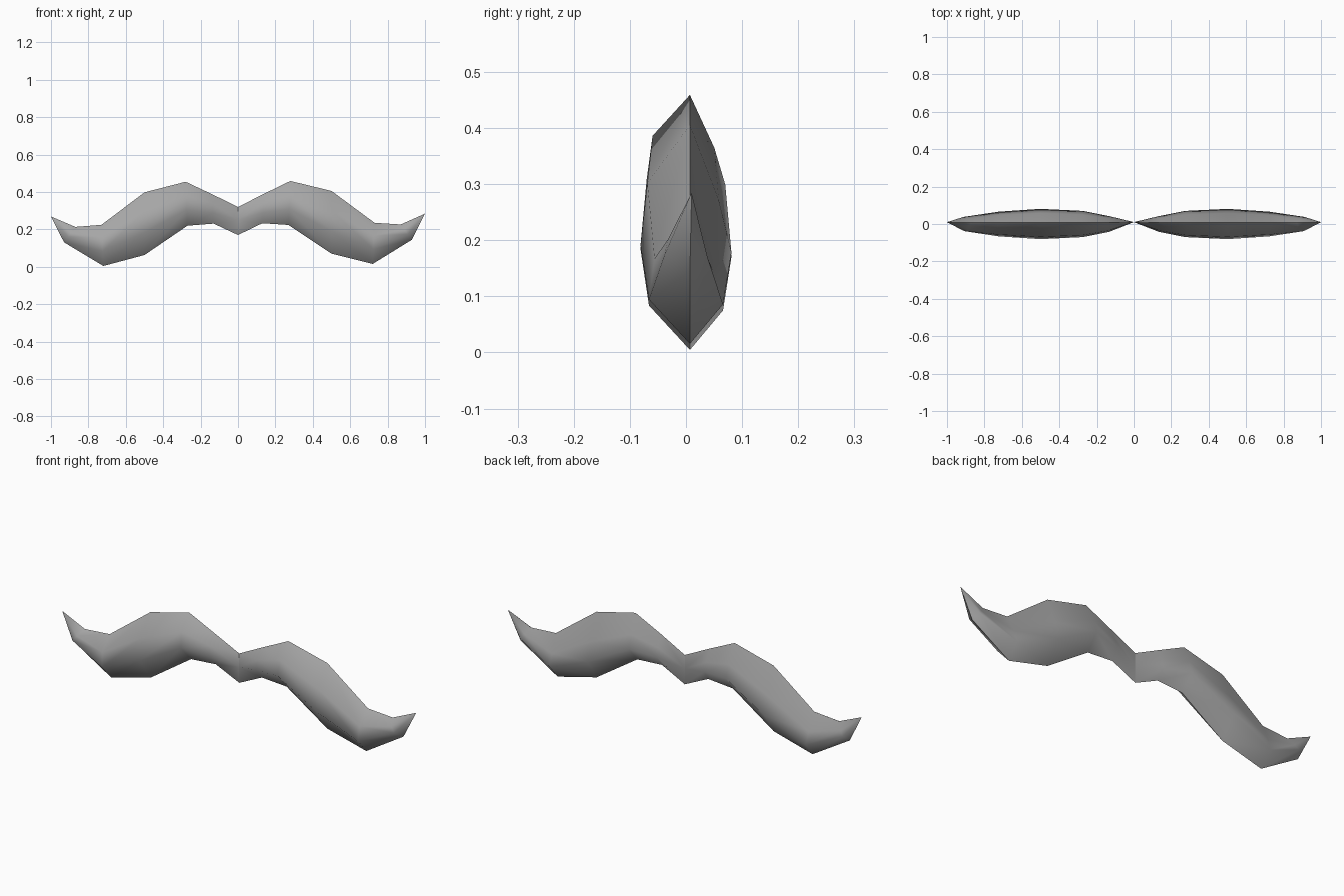
import bpy, bmesh, math

if "Cube" in bpy.data.objects:
    bpy.data.objects.remove(bpy.data.objects["Cube"])

hair = bpy.data.materials.new("grey hair")
hair.diffuse_color = (0.38, 0.38, 0.38, 1)
hair.use_nodes = True
hair.node_tree.nodes["Principled BSDF"].inputs["Base Color"].default_value = hair.diffuse_color

# Stations from centre to tip: top (x, z), bottom (x, z), half thickness
stations = [
    ((0.14, 0.39), (0.13, 0.232), 0.042),
    ((0.28, 0.457), (0.27, 0.222), 0.07),
    ((0.50, 0.402), (0.50, 0.067), 0.081),
    ((0.73, 0.230), (0.72, 0.010), 0.066),
    ((0.87, 0.220), (0.93, 0.138), 0.038),
]
# Cross-section: (fraction from top to bottom, thickness factor), negative is front
section = [(0, 0), (0.31, -0.85), (0.64, -1), (1, 0), (0.68, 1), (0.4, 0.72)]
RIDGE_Y = 0.007
TILT = 0.0075


def build_half(name, side):
    bm = bmesh.new()

    def vert(x, y, z):
        return bm.verts.new((side * x, y, z + TILT * side * x))

    # Pinched middle: the sides meet at one point, the ridge and keel stay apart
    pinch = vert(0, 0.01, 0.25)
    rings = [[vert(0, 0.01, 0.32), pinch, pinch, vert(0, 0.01, 0.17), pinch, pinch]]
    for (tx, tz), (bx, bz), w in stations:
        rings.append([vert(tx + (bx - tx) * f, RIDGE_Y + w * k - (0.007 if k else 0),
                           tz + (bz - tz) * f) for f, k in section])
    # Pointed, upturned tip
    rings.append([vert(1.0, 0.01, 0.277)] * 6)

    for a, b in zip(rings, rings[1:]):
        for i in range(6):
            j = (i + 1) % 6
            corners = list(dict.fromkeys([a[i], a[j], b[j], b[i]]))
            if len(corners) > 2:
                bm.faces.new(corners)
    bmesh.ops.recalc_face_normals(bm, faces=bm.faces)
    mesh = bpy.data.meshes.new(name)
    bm.to_mesh(mesh)
    bm.free()
    mesh.materials.append(hair)
    obj = bpy.data.objects.new(name, mesh)
    bpy.context.collection.objects.link(obj)
    # Soft surface with crisp ridge and keel
    bpy.ops.object.select_all(action='DESELECT')
    obj.select_set(True)
    bpy.context.view_layer.objects.active = obj
    bpy.ops.object.shade_smooth_by_angle(angle=math.radians(65))


build_half("moustache_left", -1)
build_half("moustache_right", 1)
